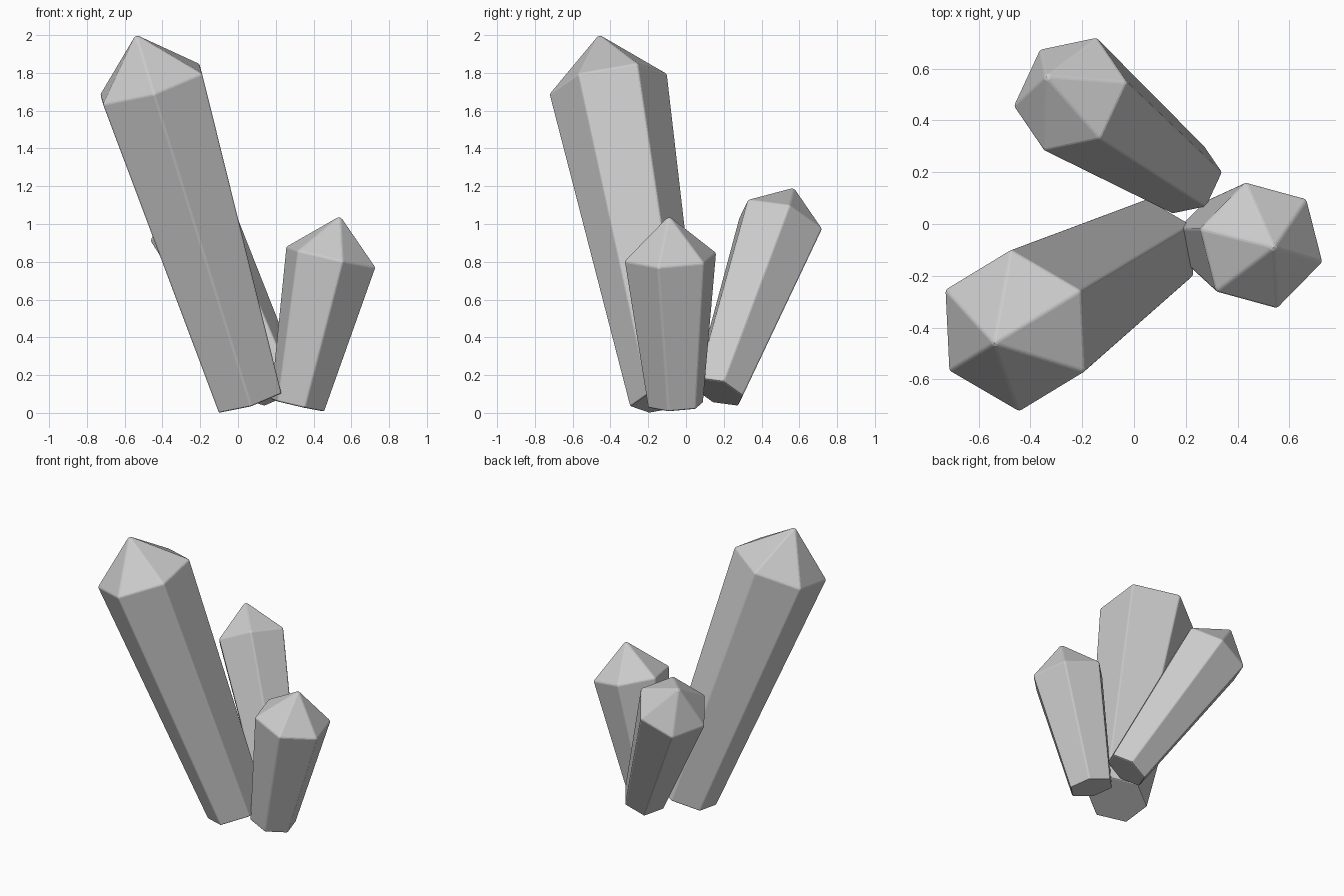
import bpy, bmesh, math
from mathutils import Vector, Quaternion

if "Cube" in bpy.data.objects:
    bpy.data.objects.remove(bpy.data.objects["Cube"])


def crystal(name, base, apex, shoulder, radius, taper, corner):
    """Tapered hexagonal prism along base-apex with a pointed cap.
    shoulder: fraction of the axis where the cap starts; corner: direction of one edge."""
    base, apex = Vector(base), Vector(apex)
    axis = apex - base
    n = axis.normalized()
    spoke = Vector(corner)
    spoke = (spoke - n * spoke.dot(n)).normalized()
    bm = bmesh.new()

    def ring(centre, r):
        return [bm.verts.new(centre + Quaternion(n, math.tau * i / 6) @ spoke * r)
                for i in range(6)]

    low = ring(base, radius * taper)
    high = ring(base + axis * shoulder, radius)
    tip = bm.verts.new(apex + n * 0.004)
    bm.faces.new(low[::-1])
    for i in range(6):
        j = (i + 1) % 6
        bm.faces.new((low[i], low[j], high[j], high[i]))
        bm.faces.new((high[i], high[j], tip))
    bmesh.ops.recalc_face_normals(bm, faces=bm.faces)
    mesh = bpy.data.meshes.new(name)
    bm.to_mesh(mesh)
    bm.free()
    obj = bpy.data.objects.new(name, mesh)
    bpy.context.collection.objects.link(obj)
    # slightly softened edges between flat facets
    bevel = obj.modifiers.new("soft_edges", 'BEVEL')
    bevel.width = 0.008
    bevel.segments = 2
    bevel.limit_method = 'NONE'
    return obj


# Tall crystal leaning to the front left
crystal("tall_crystal", (0.06, -0.10, 0.067), (-0.54, -0.46, 2.0),
        0.866, 0.317, 0.63, (-0.017, 0.307, 0.06))
# Short crystal leaning right
crystal("short_crystal", (0.315, -0.055, 0.04), (0.54, -0.09, 1.04),
        0.785, 0.252, 0.60, (-0.237, 0.065, 0.06))
# Medium crystal leaning to the back left
crystal("medium_crystal", (0.21, 0.17, 0.11), (-0.34, 0.57, 1.19),
        0.829, 0.243, 0.60, (0.215, 0.048, 0.10))
